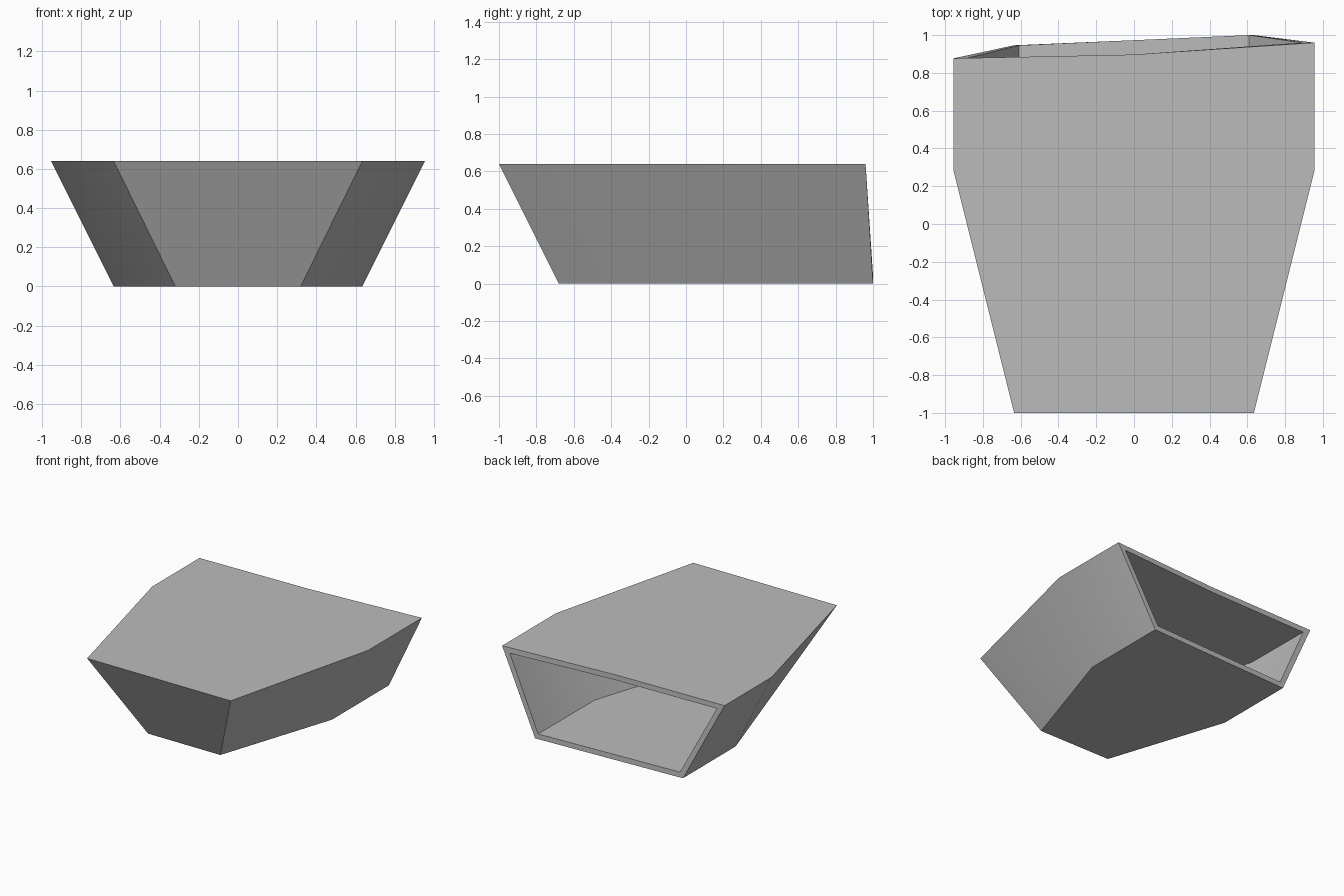
import bpy
import bmesh
import math

cube = bpy.data.objects.get("Cube")
if cube:
    bpy.data.objects.remove(cube, do_unlink=True)

# Plain grey material
grey = bpy.data.materials.new("plain_grey")
grey.use_nodes = True
colour = (0.5, 0.5, 0.5, 1)
grey.diffuse_color = colour
grey.node_tree.nodes["Principled BSDF"].inputs["Base Color"].default_value = colour

HEIGHT = 0.64
WALL = 0.042

# Half widths and lengths of the left outline; the back is cut at a slant
top_left = [(0.635, -1.0), (0.955, 0.28), (0.955, 0.96)]
base_left = [(0.32, -0.68), (0.635, 0.28), (0.635, 1.0)]
top_back_right, base_back_right = 0.877, 0.946


def outline(bm, left, back_right, z):
    """Return the left and right rows of vertices, front to back."""
    right = [(-x, y) for x, y in left]
    right[-1] = (right[-1][0], back_right)
    return [[bm.verts.new((x, y, z)) for x, y in row] for row in (left, right)]


# Hollow tray, open at the back
bm = bmesh.new()
top_l, top_r = outline(bm, top_left, top_back_right, HEIGHT)
base_l, base_r = outline(bm, base_left, base_back_right, 0)
lip_middle = bm.verts.new((0, 0.897, HEIGHT))

bm.faces.new(top_l + [lip_middle] + top_r[::-1])
bm.faces.new(base_r + base_l[::-1])
bm.faces.new((top_r[0], base_r[0], base_l[0], top_l[0]))
for i in range(2):
    bm.faces.new((top_l[i], base_l[i], base_l[i + 1], top_l[i + 1]))
    bm.faces.new((top_r[i], top_r[i + 1], base_r[i + 1], base_r[i]))

mesh = bpy.data.meshes.new("hollow_tray")
bm.to_mesh(mesh)
bm.free()
mesh.materials.append(grey)
tray = bpy.data.objects.new("hollow_tray", mesh)
bpy.context.collection.objects.link(tray)

# Wall thickness, grown inward
shell = tray.modifiers.new("wall", "SOLIDIFY")
shell.thickness = WALL
shell.offset = -1
shell.use_even_offset = True
shell.use_quality_normals = True

bpy.ops.object.select_all(action="DESELECT")
tray.select_set(True)
bpy.context.view_layer.objects.active = tray
bpy.ops.object.modifier_apply(modifier=shell.name)
bpy.ops.object.shade_smooth_by_angle(angle=math.radians(30))
